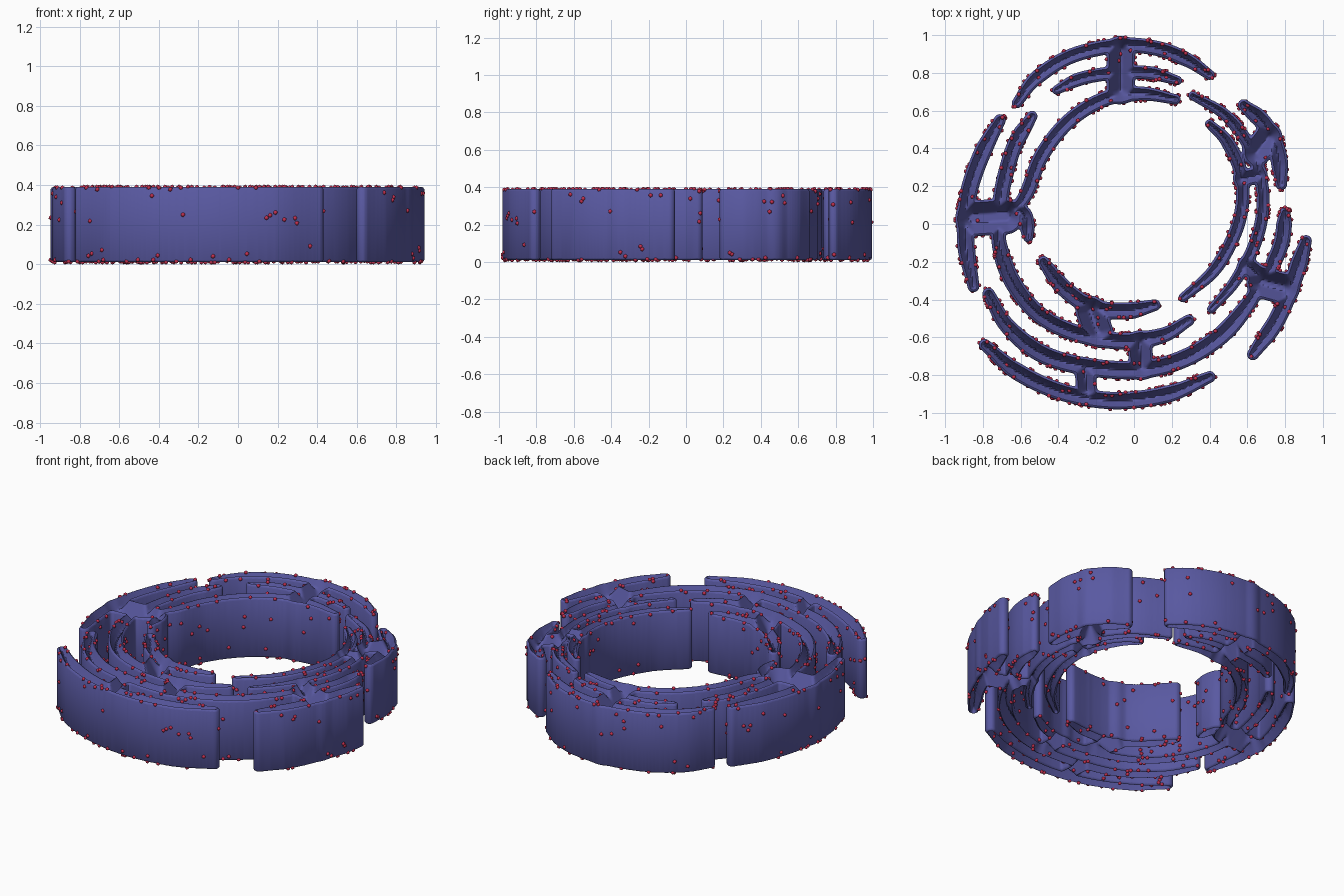
import bpy, bmesh, math, random
from mathutils import Vector

if "Cube" in bpy.data.objects:
    bpy.data.objects.remove(bpy.data.objects["Cube"])
random.seed(4)

STEP, LOW, TOP, MID = 0.009, -0.05, 0.39, 0.2

# Centre lines of the fingers: (half width, points)
top_arms = [
    (.040, [(-.62, .64), (-.52, .77), (-.33, .89), (-.08, .945), (.12, .93), (.28, .87), (.40, .79)]),
    (.036, [(-.41, .71), (-.28, .77), (-.10, .80), (.08, .80), (.23, .76)]),
    (.075, [(-.07, .92), (-.07, .71)]),
    (.040, [(.22, .66), (.04, .69), (-.16, .66), (-.35, .54), (-.49, .36), (-.57, .16), (-.66, .04)]),
]
left_arms = [
    (.046, [(-.71, .55), (-.81, .36), (-.88, .14), (-.89, -.10), (-.85, -.33)]),
    (.042, [(-.54, .57), (-.63, .42), (-.69, .22), (-.72, .03)]),
    (.095, [(-.85, .03), (-.68, .04)]),
    (.040, [(-.56, -.07), (-.58, .05), (-.66, .09)]),
    (.045, [(-.72, .06), (-.71, -.12), (-.64, -.31), (-.50, -.48), (-.30, -.58), (-.06, -.62), (.15, -.59), (.29, -.51)]),
]
bottom_arms = [
    (.045, [(-.48, -.20), (-.37, -.34), (-.22, -.44), (-.04, -.46), (.11, -.43)]),
    (.080, [(-.23, -.46), (-.19, -.57)]),
    (.065, [(.03, -.63), (.04, -.76)]),
    (.048, [(-.77, -.37), (-.67, -.54), (-.48, -.69), (-.22, -.76), (.05, -.77), (.27, -.71), (.46, -.59), (.60, -.43), (.68, -.29)]),
    (.055, [(-.26, -.77), (-.25, -.88)]),
    (.046, [(-.79, -.64), (-.62, -.78), (-.38, -.89), (-.10, -.935), (.18, -.90), (.40, -.81)]),
]
right_arms = [
    (.046, [(.91, -.09), (.85, -.28), (.76, -.50), (.63, -.69)]),
    (.085, [(.79, -.34), (.68, -.31)]),
    (.042, [(.80, .06), (.78, -.10), (.71, -.27)]),
    (.034, [(.41, -.45), (.53, -.31), (.63, -.13), (.68, .06), (.67, .25), (.60, .43), (.48, .58), (.31, .68)]),
    (.050, [(.60, -.22), (.70, -.30)]),
    (.036, [(.26, -.39), (.42, -.25), (.53, -.06), (.575, .12), (.56, .29), (.49, .44), (.40, .53)]),
    (.045, [(.57, .24), (.66, .26)]),
    (.045, [(.58, .63), (.69, .53), (.76, .38), (.78, .21)]),
    (.075, [(.65, .38), (.71, .46)]),
]


def samples(half_width, pts):
    """Discs along a smooth curve, narrowing at the tips."""
    p = [Vector(q) for q in pts]
    p = [2 * p[0] - p[1]] + p + [2 * p[-1] - p[-2]]
    n = len(p) - 3
    for i in range(n):
        a, b, c, d = p[i:i + 4]
        m = max(4, int((c - b).length / 0.008))
        for j in range(m + (i == n - 1)):
            t = j / m
            s = (i + t) / n
            pos = 0.5 * (2*b + (c - a)*t + (2*a - 5*b + 4*c - d)*t*t + (3*b - a - 3*c + d)*t**3)
            taper = 1 if len(pts) == 2 else min(1, .68 + 1.6 * min(s, 1 - s))
            yield pos.x, pos.y, half_width * taper


# Distance field: positive inside the fingers, softly blended where they meet
field = {}
for arm in top_arms + left_arms + bottom_arms + right_arms:
    own = {}
    for x, y, r in samples(*arm):
        reach = r + 0.03
        for i in range(math.ceil((x - reach) / STEP), math.floor((x + reach) / STEP) + 1):
            for j in range(math.ceil((y - reach) / STEP), math.floor((y + reach) / STEP) + 1):
                d = r - math.hypot(i * STEP - x, j * STEP - y)
                if d > own.get((i, j), LOW):
                    own[i, j] = d
    for k, d in own.items():
        e = field.get(k, LOW)
        h = max(0.016 - abs(d - e), 0) / 0.016
        field[k] = max(d, e) + h * h * 0.004

# Grid lifted by the field, then cut at the outline and at the rim contours
bm = bmesh.new()
verts = {k: bm.verts.new((k[0] * STEP, k[1] * STEP, d)) for k, d in field.items()}
for (i, j) in field:
    a, b, c, d = [verts.get(k) for k in ((i, j), (i+1, j), (i+1, j+1), (i, j+1))]
    if a and b and c and d and max(v.co.z for v in (a, b, c, d)) > 0:
        bm.faces.new((a, b, c))
        bm.faces.new((a, c, d))
for level in (0, .005, .012, .02):
    bmesh.ops.bisect_plane(bm, geom=bm.verts[:] + bm.edges[:] + bm.faces[:], dist=1e-5,
                           plane_co=(0, 0, level), plane_no=(0, 0, 1), clear_inner=(level == 0))
bmesh.ops.delete(bm, geom=[v for v in bm.verts if not v.link_faces], context='VERTS')


def height(d):
    """Rounded rim with a hollow inside it."""
    if d < .012:
        return TOP - .012 * (1 - max(d, 0) / .012) ** 2
    return TOP - min(.11, max(0, d - .012) * 1.9)


rim_spots, inner_spots, wall_spots = [], [], []
for v in bm.verts:
    d = v.co.z
    v.co.z = height(d)
    (rim_spots if d < .014 else inner_spots).append(v.co.copy())
    if d < .001:
        wall_spots.append(v.co.copy())

# Side wall down to mid height, then mirrored for the underside
edge = [e for e in bm.edges if e.is_boundary]
new = bmesh.ops.extrude_edge_only(bm, edges=edge)['geom']
for v in new:
    if isinstance(v, bmesh.types.BMVert):
        v.co.z = MID
both = bmesh.ops.duplicate(bm, geom=bm.verts[:] + bm.edges[:] + bm.faces[:])['geom']
for v in both:
    if isinstance(v, bmesh.types.BMVert):
        v.co.z = 2 * MID - v.co.z
bmesh.ops.remove_doubles(bm, verts=bm.verts[:], dist=1e-4)
bmesh.ops.recalc_face_normals(bm, faces=bm.faces[:])


def finish(bm, name, colour):
    mesh = bpy.data.meshes.new(name)
    bm.to_mesh(mesh)
    bm.free()
    obj = bpy.data.objects.new(name, mesh)
    bpy.context.collection.objects.link(obj)
    mat = bpy.data.materials.new(name + "_colour")
    mat.diffuse_color = colour
    mat.use_nodes = True
    mat.node_tree.nodes["Principled BSDF"].inputs["Base Color"].default_value = mat.diffuse_color
    mesh.materials.append(mat)
    bpy.ops.object.select_all(action='DESELECT')
    obj.select_set(True)
    bpy.context.view_layer.objects.active = obj
    bpy.ops.object.shade_smooth_by_angle(angle=math.radians(50))


finish(bm, "branching_ring", (.10, .10, .36, 1))

# Small beads scattered over rims, hollows and walls
spots = random.sample(rim_spots, 420) + random.sample(inner_spots, 120)
for p in spots[::2]:
    p.z = 2 * MID - p.z
for p in random.sample(wall_spots, 330):
    p.z = random.choice((.04, .08, .22, .26, .32, .35)) + random.uniform(-.015, .015)
    spots.append(p)
source = bmesh.new()
bmesh.ops.create_icosphere(source, subdivisions=1, radius=.012)
shape = [v.co.copy() for v in source.verts]
faces = [[v.index for v in f.verts] for f in source.faces]
source.free()
beads = bmesh.new()
for p in spots:
    vs = [beads.verts.new(p + c) for c in shape]
    for f in faces:
        beads.faces.new([vs[i] for i in f])
finish(beads, "surface_beads", (.55, .03, .08, 1))
